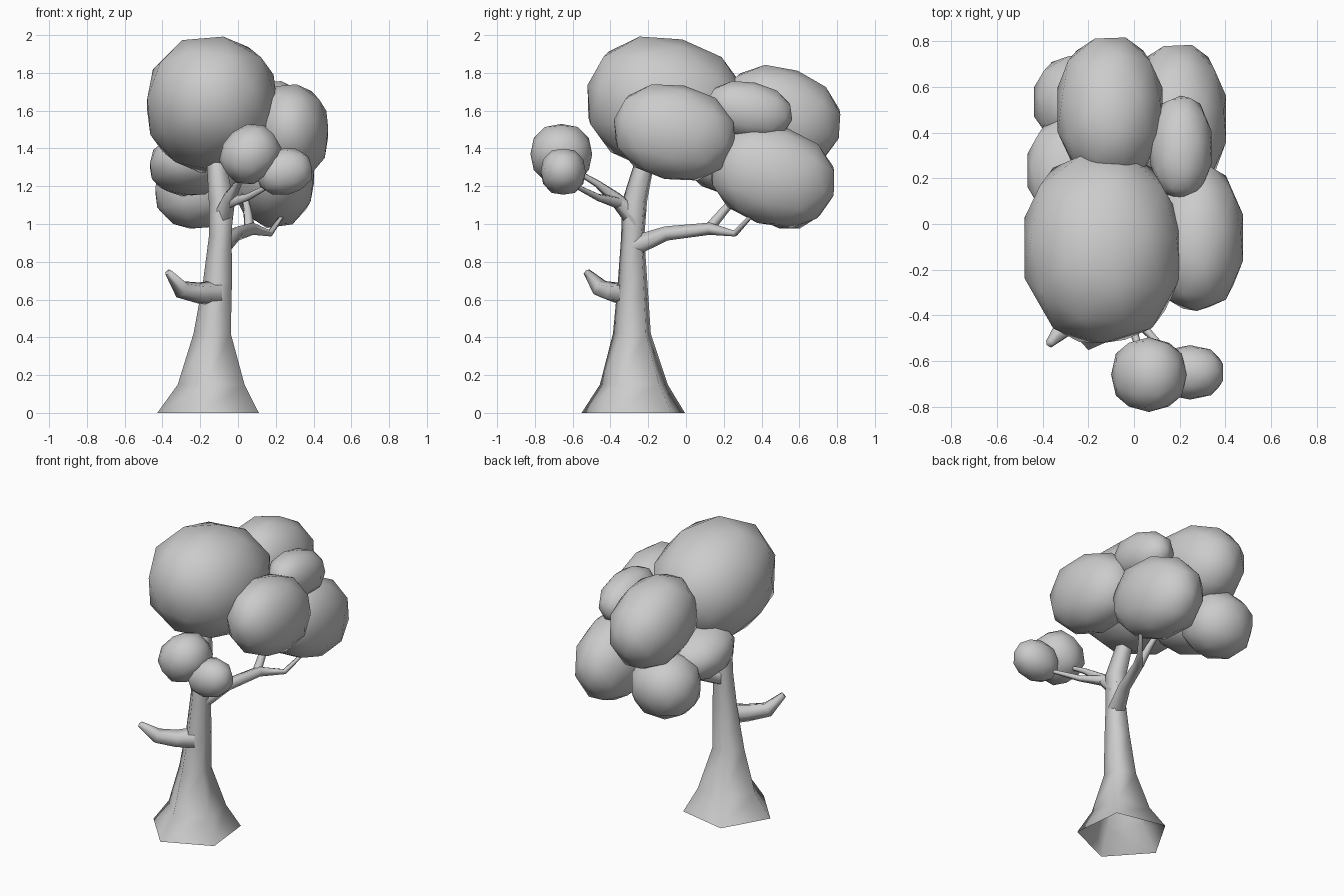
import bpy, bmesh
from math import cos, sin, tau, radians
from mathutils import Vector

if "Cube" in bpy.data.objects:
    bpy.data.objects.remove(bpy.data.objects["Cube"])


def finish(bm, name):
    bmesh.ops.recalc_face_normals(bm, faces=bm.faces)
    mesh = bpy.data.meshes.new(name)
    bm.to_mesh(mesh)
    bm.free()
    ob = bpy.data.objects.new(name, mesh)
    bpy.context.collection.objects.link(ob)
    bpy.ops.object.select_all(action='DESELECT')
    bpy.context.view_layer.objects.active = ob
    ob.select_set(True)
    bpy.ops.object.shade_smooth_by_angle(angle=radians(80))
    return ob


def limb(name, path, sides=5, flat=False, phase=0.0):
    """Tapered tube through (x, y, z, radius) points, start left open; flat keeps rings level."""
    bm = bmesh.new()
    pts = [Vector(p[:3]) for p in path]
    rings = []
    for i, p in enumerate(pts):
        t = (pts[min(i + 1, len(pts) - 1)] - pts[max(i - 1, 0)]).normalized()
        if flat:
            u, v = Vector((1, 0, 0)), Vector((0, 1, 0))
        else:
            u = t.cross(Vector((0, 0, 1))).normalized()
            v = u.cross(t)
        r = path[i][3]
        rings.append([bm.verts.new(p + r * (u * cos(phase + tau * k / sides)
                                            + v * sin(phase + tau * k / sides)))
                      for k in range(sides)])
    for a, b in zip(rings, rings[1:]):
        for k in range(sides):
            n = (k + 1) % sides
            bm.faces.new((a[k], a[n], b[n], b[k]))
    bm.faces.new(rings[-1])
    return finish(bm, name)


def leaf_ball(name, loc, radii, tilt, roll=0):
    """Slightly boxy low-poly ellipsoid, its back end tipped down by tilt degrees."""
    bm = bmesh.new()
    bmesh.ops.create_icosphere(bm, subdivisions=2, radius=1)
    for v in bm.verts:
        v.co *= 1.01 / sum(abs(c) ** 2.3 for c in v.co) ** (1 / 2.3)
    ob = finish(bm, name)
    ob.location, ob.scale = loc, radii
    ob.rotation_euler = (radians(-tilt), radians(-roll), 0)


# Trunk with flared five-sided foot
limb("trunk", [(-.14, -.27, 0, .289), (-.13, -.27, .15, .19), (-.13, -.283, .42, .106),
               (-.103, -.28, .7, .082), (-.09, -.28, .93, .065), (-.085, -.27, 1.12, .07),
               (-.11, -.22, 1.32, .056), (-.12, -.17, 1.52, .045)],
     flat=True, phase=radians(-102))

# Broken stub on the left
limb("stub_branch", [(-.12, -.31, .635, .068), (-.2, -.38, .635, .058),
                     (-.3, -.45, .655, .05), (-.37, -.525, .745, .02)])

# Front branch and its fork
limb("front_branch", [(-.085, -.26, 1.02, .06), (-.05, -.37, 1.135, .038),
                      (0, -.47, 1.215, .02), (.04, -.6, 1.29, .012)])
limb("front_twig", [(-.06, -.34, 1.11, .036), (.05, -.46, 1.14, .02), (.18, -.6, 1.21, .012)])

# Back branch and its fork
limb("back_branch", [(-.09, -.28, .88, .058), (-.01, -.1, .95, .04), (.07, .13, .975, .034),
                     (.17, .26, .95, .018), (.26, .38, 1.08, .01)])
limb("back_twig", [(.06, .12, .975, .03), (.05, .2, 1.07, .024), (.03, .3, 1.18, .014)])

# Foliage: name, centre, radii, tilt, roll
for item in [
    ("crown_main", (-.138, -.105, 1.632), (.35, .425, .352), 14),
    ("crown_right", (.275, -.06, 1.485), (.207, .325, .25), 12),
    ("crown_gap", (.205, .335, 1.6), (.138, .23, .15), 12),
    ("crown_back_right", (.19, .46, 1.255), (.218, .335, .26), 18),
    ("crown_back_top", (-.105, .5, 1.565), (.235, .325, .26), 20),
    ("crown_left", (-.265, .235, 1.31), (.205, .24, .155), 12),
    ("crown_back_left", (-.225, .535, 1.18), (.217, .21, .205), 12),
    ("front_tuft", (.065, -.66, 1.37), (.165, .162, .148), 0, 40),
    ("front_small_tuft", (.245, -.65, 1.277), (.15, .118, .122), 0, 10),
]:
    leaf_ball(*item)
